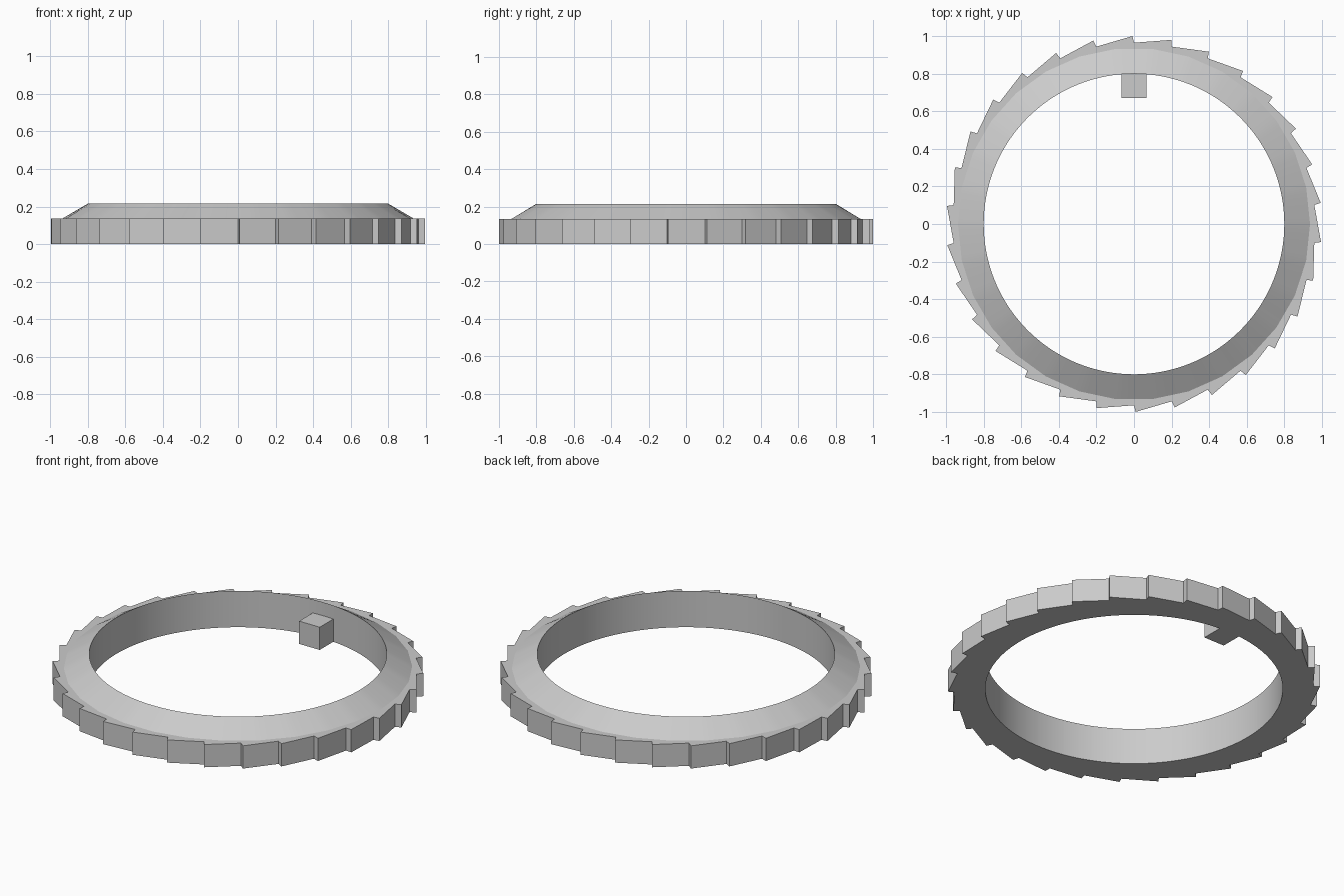
import bpy, bmesh
from math import sin, cos, radians

cube = bpy.data.objects.get("Cube")
if cube:
    bpy.data.objects.remove(cube, do_unlink=True)

grey = bpy.data.materials.new("light grey")
grey.use_nodes = True
grey.diffuse_color = (0.6, 0.6, 0.6, 1)
grey.node_tree.nodes["Principled BSDF"].inputs["Base Color"].default_value = (0.6, 0.6, 0.6, 1)

TEETH = 30
STEP = 360 / TEETH
TIP, VALLEY, CONE, HOLE = 1.0, 0.965, 0.937, 0.8
PLATE_H, TOP_H = 0.135, 0.215
FLANK = STEP - 0.5                      # angle covered by a tooth's long face


def finish(bm, name):
    bmesh.ops.recalc_face_normals(bm, faces=bm.faces)
    mesh = bpy.data.meshes.new(name)
    bm.to_mesh(mesh)
    bm.free()
    mesh.materials.append(grey)
    obj = bpy.data.objects.new(name, mesh)
    bpy.context.collection.objects.link(obj)
    return obj


def tooth_radius(t):
    """Radius of the straight tooth face at t degrees past the valley."""
    a, b = radians(t), radians(FLANK - t)
    return VALLEY * TIP * sin(radians(FLANK)) / (VALLEY * sin(a) + TIP * sin(b))


def cone_radius(t):
    """Radius of the 30-sided cone base, which has a corner mid-tooth."""
    off = t if t <= STEP / 2 else t - STEP
    return CONE * cos(radians(STEP / 2)) / cos(radians(off))


# Ratchet ring: one closed cross-section swept round, tooth by tooth
bm = bmesh.new()
sections = []
for tooth in range(TEETH):
    for t in (0, 2, 4, 6, 8, 10, FLANK):
        angle = radians(90 - tooth * STEP - t)
        outer = tooth_radius(t)
        profile = [(HOLE, 0), (outer, 0), (outer, PLATE_H),
                   (cone_radius(t), PLATE_H), (HOLE, TOP_H)]
        sections.append([bm.verts.new((r * cos(angle), r * sin(angle), z)) for r, z in profile])
for i, a in enumerate(sections):
    b = sections[(i + 1) % len(sections)]
    for j in range(len(a)):
        k = (j + 1) % len(a)
        bm.faces.new((a[j], b[j], b[k], a[k]))
ring = finish(bm, "ratchet_ring")
bpy.ops.object.select_all(action='DESELECT')
ring.select_set(True)
bpy.context.view_layer.objects.active = ring
bpy.ops.object.shade_smooth_by_angle(angle=radians(25))

# Locating key on the inside of the ring
bm = bmesh.new()
bmesh.ops.create_cube(bm, size=1)
for v in bm.verts:
    v.co = (v.co.x * 0.135, 0.74 + v.co.y * 0.14, (v.co.z + 0.5) * PLATE_H)
finish(bm, "locating_key")
